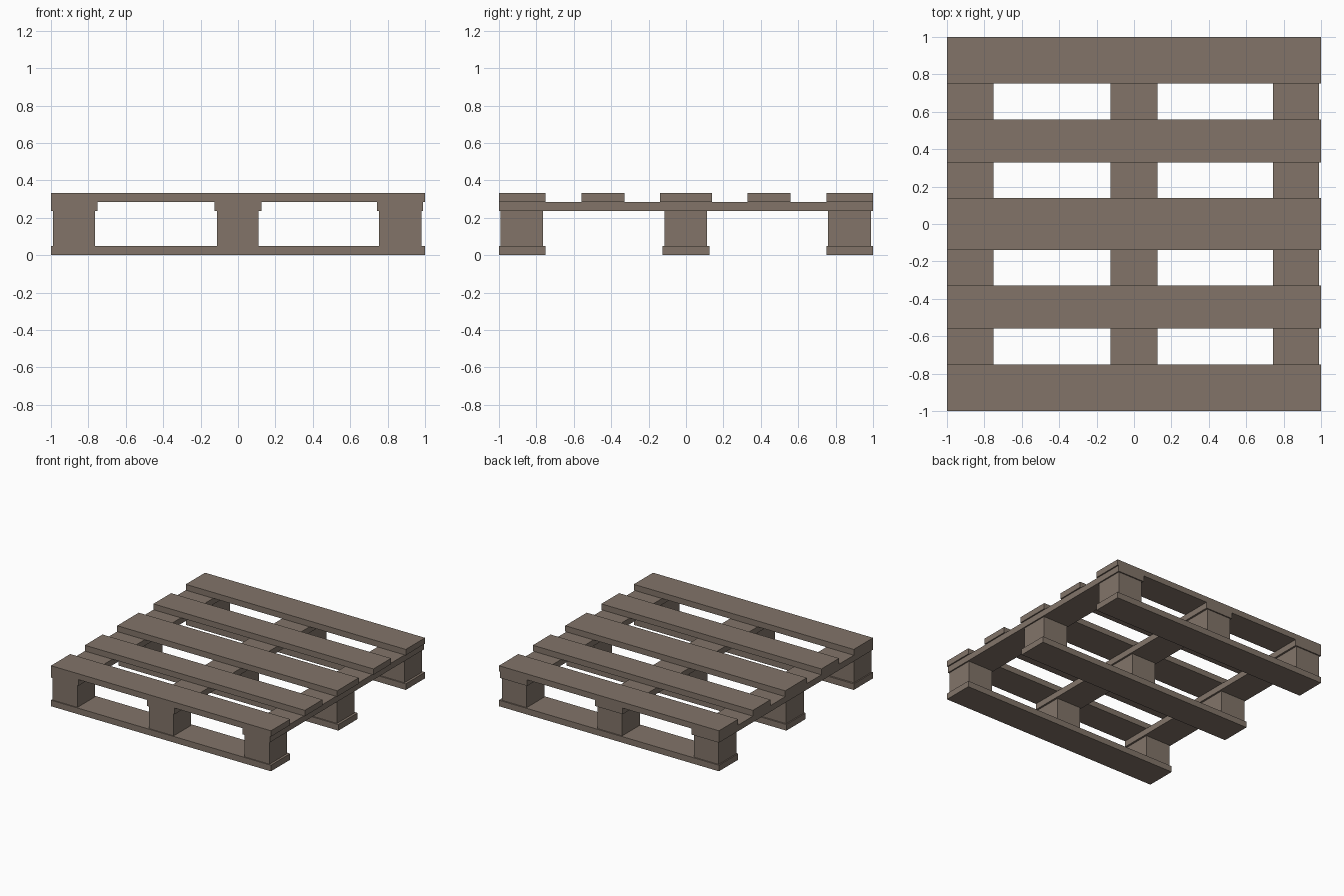
import bpy

if "Cube" in bpy.data.objects:
    bpy.data.objects.remove(bpy.data.objects["Cube"])

# Single weathered wood colour
wood = bpy.data.materials.new("weathered_wood")
wood.diffuse_color = (0.223, 0.175, 0.141, 1)
wood.use_nodes = True
wood.node_tree.nodes["Principled BSDF"].inputs["Base Color"].default_value = wood.diffuse_color


def box(name, x, y, z):
    """Box from (min, max) ranges on each axis."""
    bpy.ops.mesh.primitive_cube_add(size=1, location=[sum(r) / 2 for r in (x, y, z)])
    ob = bpy.context.object
    ob.name = name
    ob.scale = [r[1] - r[0] for r in (x, y, z)]
    bpy.ops.object.transform_apply(location=False, rotation=False, scale=True)
    ob.data.materials.append(wood)


# Bottom runners along x
for y in ((-1, -0.75), (-0.125, 0.125), (0.75, 1)):
    box("bottom_board", (-1, 1), y, (0, 0.05))

# Nine spacer blocks
for x in ((-0.99, -0.765), (-0.113, 0.11), (0.755, 0.98)):
    for y in ((-0.992, -0.765), (-0.115, 0.113), (0.76, 0.99)):
        box("spacer_block", x, y, (0.05, 0.235))

# Cross stringers along y
for x in ((-1, -0.75), (-0.125, 0.125), (0.743, 0.99)):
    box("stringer_board", x, (-1, 1), (0.235, 0.285))

# Top deck boards along x
for y in ((-1, -0.75), (-0.56, -0.33), (-0.14, 0.14), (0.33, 0.56), (0.75, 1)):
    box("deck_board", (-1, 1), y, (0.285, 0.333))
